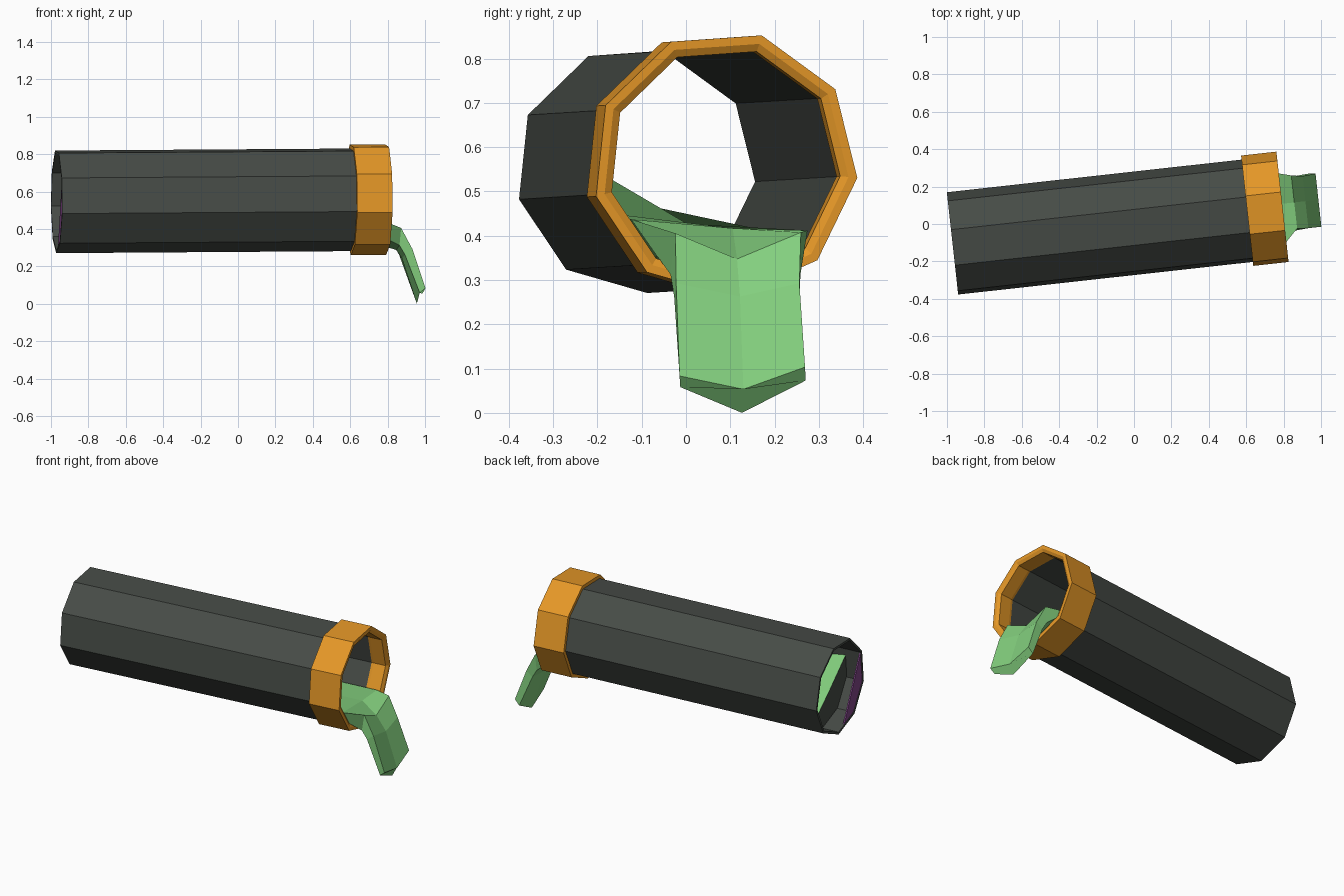
import bpy, bmesh, math
from mathutils import Vector

if "Cube" in bpy.data.objects:
    bpy.data.objects.remove(bpy.data.objects["Cube"])


def material(name, rgb):
    m = bpy.data.materials.new(name)
    m.diffuse_color = (*rgb, 1)
    m.use_nodes = True
    m.node_tree.nodes["Principled BSDF"].inputs["Base Color"].default_value = m.diffuse_color
    return m


dark = material("dark grey", (0.062, 0.071, 0.062))
orange = material("orange", (0.78, 0.31, 0.02))
green = material("green", (0.23, 0.63, 0.21))
purple = material("purple", (0.22, 0.06, 0.25))

# Pipe frame: u runs along the axis, b sideways, z up
START = Vector((-0.97, -0.107, 0.55))
AXIS = Vector((0.994, 0.11, 0.0068))
SIDE = Vector((-0.11, 0.994, 0))
UP = Vector((0, 0, 1))
SIDES = 9


def place(u, b, z):
    return START + AXIS * u + SIDE * b + UP * z


def loft(name, rings, mats, closed=False):
    """Bridge rings of points; cap the ends, or join last to first."""
    bm = bmesh.new()
    loops = [[bm.verts.new(place(*p)) for p in r] for r in rings]
    n = len(loops[0])
    pairs = list(zip(loops, loops[1:]))
    if closed:
        pairs.append((loops[-1], loops[0]))
    for r0, r1 in pairs:
        for i in range(n):
            j = (i + 1) % n
            bm.faces.new((r0[i], r0[j], r1[j], r1[i]))
    if not closed:
        bm.faces.new(loops[0]).material_index = len(mats) - 1
        bm.faces.new(loops[-1])
    bmesh.ops.recalc_face_normals(bm, faces=bm.faces)
    me = bpy.data.meshes.new(name)
    bm.to_mesh(me)
    bm.free()
    ob = bpy.data.objects.new(name, me)
    bpy.context.collection.objects.link(ob)
    for m in mats:
        me.materials.append(m)
    return ob


def circle(u, r):
    angles = [math.radians(-6 + 360 / SIDES * k) for k in range(SIDES)]
    return [(u, r * math.cos(a), r * math.sin(a)) for a in angles]


# Open pipe and its end collar
loft("pipe", [circle(u, r) for u, r in
              ((0, 0.28), (1.70, 0.28), (1.70, 0.266), (0, 0.266))],
     [dark], closed=True)
loft("end_collar", [circle(u, r) for u, r in
                    ((1.585, 0.302), (1.775, 0.302), (1.775, 0.282),
                     (1.765, 0.264), (1.69, 0.264), (1.585, 0.279))],
     [orange], closed=True)

# Slime: top u, bottom u, then left, middle, right of top and right, middle, left of bottom
sections = [
    (0.10, 0.10, (-.25, .08), (-.05, -.07), (.15, -.21), (.017, -.26), (-.15, -.21), (-.255, -.06)),
    (1.00, 1.00, (-.23, -.10), (0, -.13), (.20, -.15), (.175, -.185), (.017, -.26), (-.15, -.21)),
    (1.75, 1.75, (-.21, -.125), (.02, -.145), (.19, -.15), (.175, -.185), (.017, -.25), (-.15, -.21)),
    (1.84, 1.83, (-.12, -.157), (.02, -.215), (.165, -.155), (.165, -.25), (.02, -.275), (-.13, -.25)),
    (1.90, 1.86, (-.125, -.27), (.02, -.30), (.155, -.27), (.16, -.30), (.02, -.32), (-.125, -.30)),
    (1.97, 1.94, (-.125, -.48), (.02, -.51), (.16, -.46), (.165, -.49), (.02, -.563), (-.12, -.505)),
]
rings = []
for ut, ub, *pts in sections:
    rings.append([(ut if i < 3 else ub, *p) for i, p in enumerate(pts)])
loft("slime_flow", rings, [green, dark])

# Purple plate in the low corner of the far opening
patch = [(-.237, .11), (-.257, -.064), (-.155, -.213), (-.05, -.245)]
loft("inlet_plate", [[(u, *p) for p in patch] for u in (0.002, 0.01)], [purple])
